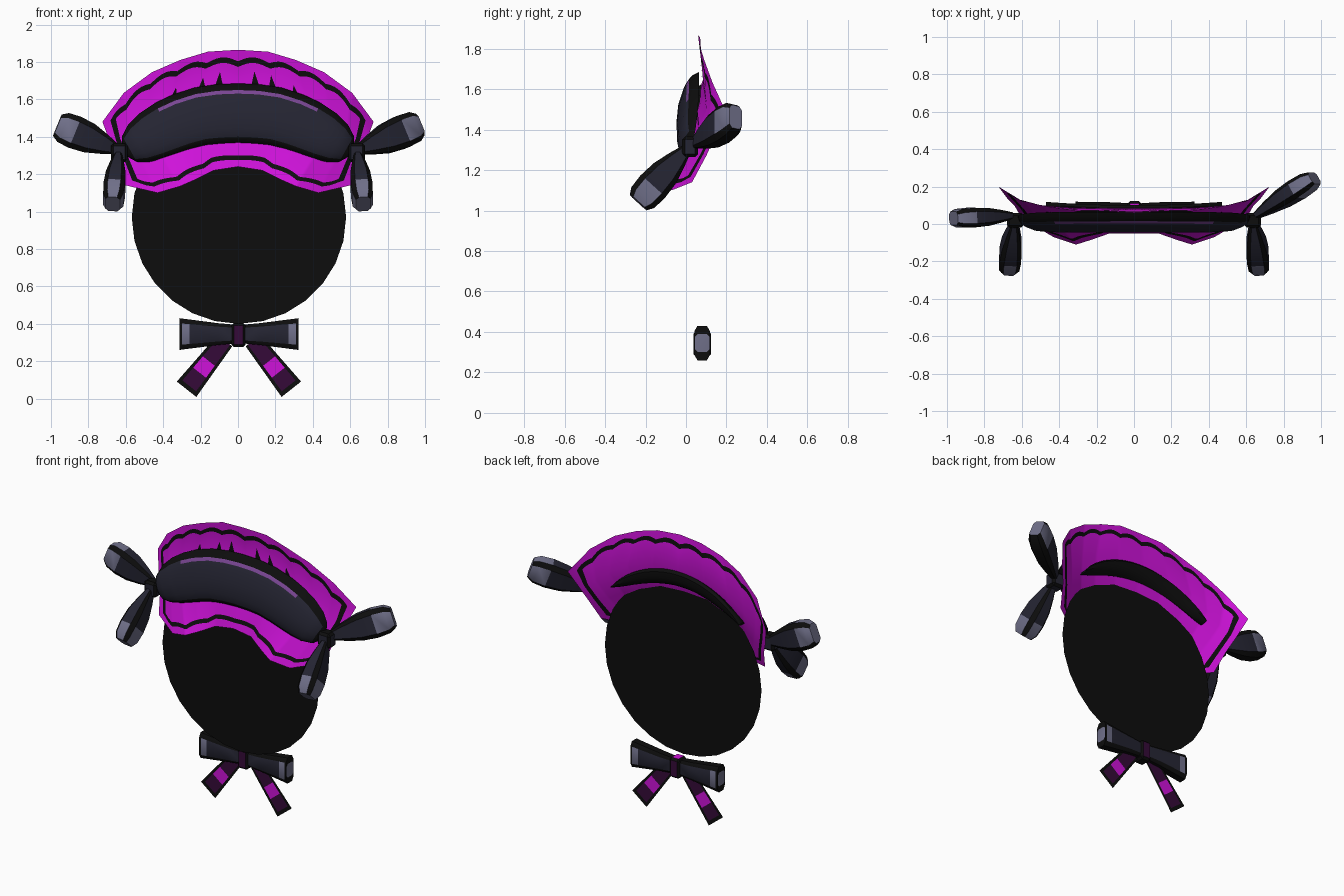
import bpy, bmesh, math
from mathutils import Vector as V

if "Cube" in bpy.data.objects:
    bpy.data.objects.remove(bpy.data.objects["Cube"])


def material(name, rgb):
    m = bpy.data.materials.new(name)
    m.diffuse_color = (*rgb, 1)
    m.use_nodes = True
    m.node_tree.nodes["Principled BSDF"].inputs["Base Color"].default_value = m.diffuse_color
    return m


MAGENTA = material("magenta cloth", (0.62, 0.006, 0.70))
BLACK = material("black trim", (0.004, 0.004, 0.004))
NAVY = material("dark navy satin", (0.018, 0.018, 0.032))
GREY = material("grey satin sheen", (0.16, 0.16, 0.25))
PLUM = material("dark plum", (0.035, 0.003, 0.04))
LILAC = material("lilac sheen", (0.19, 0.06, 0.29))


def make(name, verts, faces, mats, idx, angle=35, fix=True):
    me = bpy.data.meshes.new(name)
    me.from_pydata([tuple(v) for v in verts], [], faces)
    for m in mats:
        me.materials.append(m)
    me.polygons.foreach_set("material_index", idx)
    if fix:
        bm = bmesh.new()
        bm.from_mesh(me)
        bmesh.ops.recalc_face_normals(bm, faces=bm.faces)
        bm.to_mesh(me)
        bm.free()
    ob = bpy.data.objects.new(name, me)
    bpy.context.collection.objects.link(ob)
    bpy.ops.object.select_all(action='DESELECT')
    ob.select_set(True)
    bpy.context.view_layer.objects.active = ob
    bpy.ops.object.shade_smooth_by_angle(angle=math.radians(angle))
    return ob


def tube(name, rings, mats, rule, cap):
    """Skin closed rings; rule(ring, side) picks the colour, cap gives both end colours."""
    n = len(rings[0])
    verts = [p for r in rings for p in r]
    faces, idx = [], []
    for i in range(len(rings) - 1):
        for k in range(n):
            k2 = (k + 1) % n
            faces.append((i * n + k, i * n + k2, (i + 1) * n + k2, (i + 1) * n + k))
            idx.append(rule(i, k))
    last = (len(rings) - 1) * n
    faces += [tuple(range(n)), tuple(range(last, last + n))]
    return make(name, verts, faces, mats, idx + list(cap))


# ---- frill: stations give lower edge, lower seam, upper seam, upper edge
STATIONS = [
    [(0, -.05, 1.24), (0, .02, 1.47), (0, .085, 1.65), (0, .06, 1.865)],
    [(.13, -.05, 1.22), (.17, .02, 1.46), (.19, .085, 1.63), (.16, .07, 1.855)],
    [(.23, -.085, 1.17), (.33, .025, 1.41), (.37, .09, 1.57), (.31, .07, 1.81)],
    [(.31, -.11, 1.135), (.44, .03, 1.35), (.49, .10, 1.49), (.46, .09, 1.745)],
    [(.43, -.07, 1.10), (.53, .05, 1.30), (.58, .11, 1.42), (.61, .13, 1.635)],
    [(.60, .03, 1.14), (.64, .10, 1.27), (.68, .14, 1.36), (.725, .20, 1.48)],
]


def column(s):
    """Four frill points at s from -5 (left end) to 5 (right end)."""
    a = min(int(abs(s)), 4)
    f = abs(s) - a
    pts = [V(p).lerp(V(q), f) for p, q in zip(STATIONS[a], STATIONS[a + 1])]
    if s < 0:
        for p in pts:
            p.x = -p.x
    return pts


def frill():
    steps = 140
    verts, faces, idx = [], [], []
    for j in range(steps + 1):
        s = -5 + 10 * j / steps
        b, m, h, t = column(s)
        wave = abs(math.sin(s * math.pi / 1.0))
        low = .036 + .012 * abs(math.sin(s * 2.2))
        high = .062 - .026 * wave
        lm, lt = (m - b).length, (t - h).length
        verts += [b, b.lerp(m, low / lm), b.lerp(m, (low + .026) / lm), m, h,
                  t.lerp(h, (high + .03) / lt), t.lerp(h, high / lt), t]
    for j in range(steps):
        s = abs(-5 + 10 * (j + .5) / steps)
        for r in range(7):
            faces.append((j * 8 + r, j * 8 + 8 + r, j * 8 + 9 + r, j * 8 + 1 + r))
            stripe = r in (1, 5) and s < 4.7
            end = 0 < r < 6 and 4.5 < s < 4.7
            idx.append(1 if stripe or end else 0)
    make("frill", verts, faces, [MAGENTA, BLACK], idx, 30, False)


frill()

# ---- small pleat marks next to the padded band
verts, faces = [], []
for s, hgt in ((-1.9, .05), (-1.05, .05), (-.55, .07), (.5, .07), (1.0, .06), (1.7, .05)):
    for u, d in ((s - .13, .02), (s + .13, .02), (s, .04 + hgt)):
        h, t = column(u)[2:]
        verts.append(h.lerp(t, d / (t - h).length) + V((0, -.005, 0)))
    faces.append((len(verts) - 3, len(verts) - 2, len(verts) - 1))
make("pleat_marks", verts, faces, [BLACK], [0] * len(faces), fix=False)

# ---- padded headband: x, centre height, half width
half = [(0, 1.525, .16), (.1, 1.521, .16), (.2, 1.508, .158), (.3, 1.478, .155), (.38, 1.445, .15),
        (.46, 1.405, .138), (.53, 1.365, .115), (.58, 1.335, .08), (.61, 1.32, .025)]
path = [(-x, z, w) for x, z, w in half[:0:-1]] + half
SECTION = [-1, -.9, -.78, -.5, 0, .5, .66, .78, .9, 1]
rings = []
for i, (x, z, w) in enumerate(path):
    p, q = path[max(i - 1, 0)], path[min(i + 1, len(path) - 1)]
    tan = V((q[0] - p[0], 0, q[1] - p[1])).normalized()
    nrm = V((-tan.z, 0, tan.x))
    depth = .068 * min(1, w / .12)
    ring = []
    for v in SECTION:
        c = V((x, .03 + .035 * v * w / .16, z)) + nrm * v * w
        ring.append(c - V((0, depth * math.sqrt(max(0, 1 - v * v)), 0)))
    rings.append(ring)
N = len(path)


def band_rule(i, k):
    if k in (0, 1, 7, 8, 9) or i in (0, N - 2):
        return 0 if not (k == 7 and 1 < i < 1) else 2
    if k == 6 and 4 <= i <= N - 6:
        return 2
    return 1


tube("padded_headband", rings, [BLACK, NAVY, LILAC], band_rule, (0, 0))

# ---- black ridge showing on the back of the frill
rings = []
for i in range(21):
    u = -1 + i / 10
    w = .055 * math.sqrt(max(.02, 1 - abs(u) ** 3))
    c = V((.47 * u, .072 + .018 * u * u, 1.575 - .165 * u * u))
    rings.append([c + V((0, .028 * math.sin(a), w * math.cos(a))) + V((0, .012 * math.cos(a), 0))
                  for a in [k * math.pi / 4 for k in range(8)]])
tube("back_ridge", rings, [BLACK], lambda i, k: 0, (0, 0))

# ---- flat black disc
disc = [(.005 + .573 * math.cos(a), .022, .97 + .57 * math.sin(a))
        for a in [k * math.tau / 28 for k in range(28)]]
make("flat_disc", disc, [tuple(range(28))], [BLACK], [0], fix=False)

# ---- ribbon pieces with a chamfered box section (sides 0,2,4,6 are wide)
OCT = [(1, -.6), (1, .6), (.68, 1), (-.68, 1), (-1, .6), (-1, -.6), (-.68, -1), (.68, -1)]


def oct_ring(c, w, t, a, b):
    return [c + w * (p * a) + t * (q * b) for p, q in OCT]


def loop(name, a, b, ref, wide, thin, lit):
    a, b = V(a), V(b)
    d = (b - a).normalized()
    w = d.cross(V(ref)).normalized()
    t = d.cross(w)
    prof = [(0, .35), (.2, .65), (.45, .95), (.7, 1.05), (.9, .98), (1, .72)]
    rings = [oct_ring(a.lerp(b, f), w, t, wide * g, thin * g) for f, g in prof]

    def rule(i, k):
        if k not in lit:
            return 0
        return 2 if i >= 3 else 1
    tube(name, rings, [BLACK, NAVY, GREY], rule, (0, 2))


def box(name, c, size, mats, pick):
    bm = bmesh.new()
    bmesh.ops.create_cube(bm, size=1)
    for v in bm.verts:
        v.co = V([v.co[i] * size[i] + c[i] for i in range(3)])
    bmesh.ops.bevel(bm, geom=list(bm.edges), offset=min(size) * .18, segments=1, affect='EDGES')
    me = bpy.data.meshes.new(name)
    for f in bm.faces:
        f.normal_update()
        f.material_index = pick(f.normal)
    bm.to_mesh(me)
    bm.free()
    for m in mats:
        me.materials.append(m)
    bpy.context.collection.objects.link(bpy.data.objects.new(name, me))


# ---- side bows
for side, s, tip_y in (("left", -1, .03), ("right", 1, .245)):
    box(side + "_bow_knot", (s * .635, .02, 1.315), (.09, .08, .10), [BLACK, NAVY],
        lambda n: 1 if max(abs(c) for c in n) > .99 and n.z < .5 else 0)
    loop(side + "_bow_upper_loop", (s * .655, .045, 1.335), (s * .965, tip_y, 1.462),
         (0, 1, 0), .085, .05, (2, 6, 4 if s < 0 else 0))
    loop(side + "_bow_lower_loop", (s * .64, .0, 1.30), (s * .67, -.235, 1.04),
         (1, 0, 0), .078, .055, (0, 2, 4, 6))

# ---- neck bow wings, tails and knot
X, Y, Z = V((1, 0, 0)), V((0, 1, 0)), V((0, 0, 1))
for side, s in (("left", -1), ("right", 1)):
    prof = [(.02, .05, .03), (.11, .058, .036), (.265, .078, .038), (.305, .083, .039),
            (.318, .085, .039), (.319, .045, .036)]
    rings = [oct_ring(V((s * x + .005, .08, .345)), Z, Y, h, d) for x, h, d in prof]
    tube(side + "_neck_bow_wing", rings, [BLACK, NAVY, GREY],
         lambda i, k: 0 if k not in (2, 6) or i > 2 else (2 if i == 2 else 1), (0, 2))
    # tail: flat strip with black border and a bright patch
    a, b = V((s * .075, .08, .31)), V((s * .28, .08, .05))
    across = V((s * .052, 0, .041))
    fs, gs = [0, .42, .66, .93, 1], [-1, -.72, .72, 1]
    verts = [a.lerp(b, f) + across * g * (.75 + .25 * f) + V((.005, 0, 0)) for f in fs for g in gs]
    faces, idx = [], []
    for i in range(4):
        for k in range(3):
            faces.append((i * 4 + k, i * 4 + k + 1, i * 4 + k + 5, i * 4 + k + 4))
            idx.append(1 if k != 1 or i == 3 else (2 if i == 1 else 0))
    make(side + "_neck_bow_tail", verts, faces, [PLUM, BLACK, MAGENTA], idx, fix=False)

box("neck_bow_knot", (.003, .08, .34), (.075, .085, .13), [BLACK, PLUM, MAGENTA],
    lambda n: 2 if n.z > .99 else (1 if abs(n.y) > .99 else 0))
